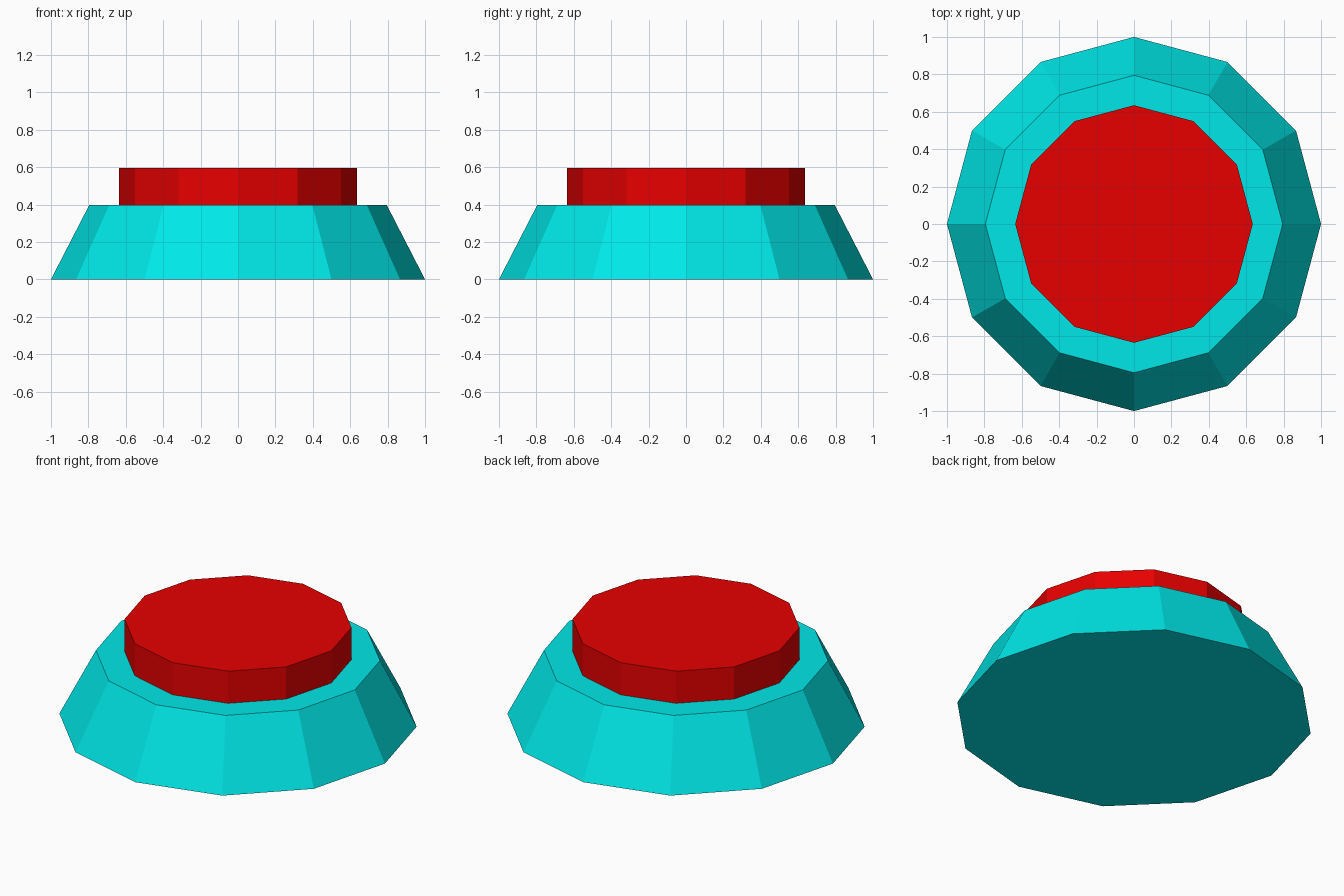
import bpy

if "Cube" in bpy.data.objects:
    bpy.data.objects.remove(bpy.data.objects["Cube"])

SIDES = 12


def material(name, color):
    mat = bpy.data.materials.new(name)
    mat.diffuse_color = color
    mat.use_nodes = True
    mat.node_tree.nodes["Principled BSDF"].inputs["Base Color"].default_value = mat.diffuse_color
    return mat


def tapered_drum(name, r_bottom, r_top, z0, z1, mat):
    bpy.ops.mesh.primitive_cone_add(
        vertices=SIDES, radius1=r_bottom, radius2=r_top,
        depth=z1 - z0, location=(0, 0, (z0 + z1) / 2))
    obj = bpy.context.object
    obj.name = name
    obj.data.materials.append(mat)
    return obj


# Sloped housing
tapered_drum("base", 1.0, 0.795, 0.0, 0.398, material("teal", (0.0, 0.8, 0.8, 1)))

# Straight-sided push button on top
tapered_drum("button", 0.635, 0.635, 0.398, 0.596, material("red", (0.8, 0.0, 0.0, 1)))
